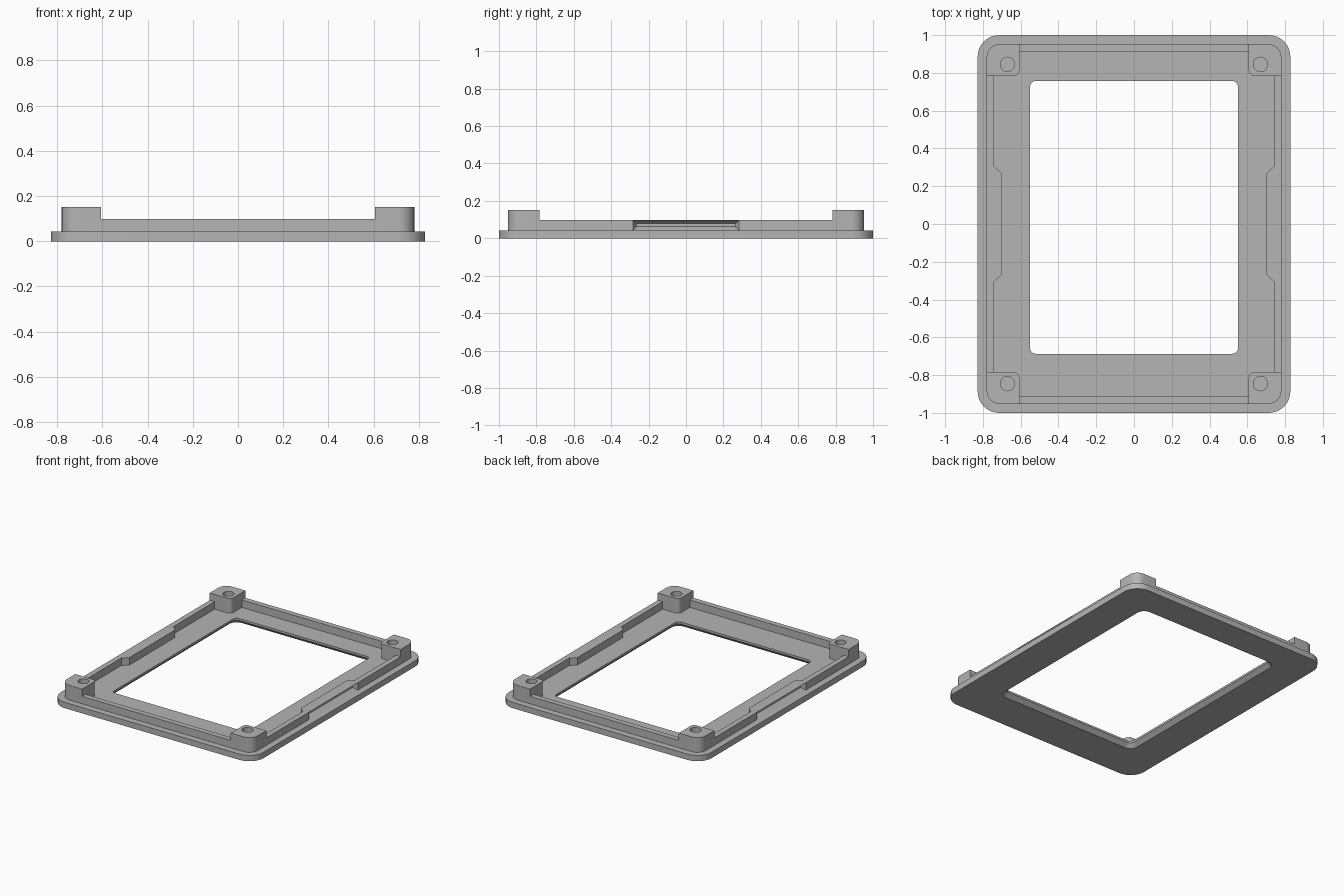
import bpy
import bmesh
from math import cos, sin, pi, radians

cube = bpy.data.objects.get("Cube")
if cube:
    bpy.data.objects.remove(cube, do_unlink=True)

# Heights shared by the parts
PLATE_TOP, RIM_TOP, POST_TOP = 0.043, 0.098, 0.152
# Outer and inner edges of the raised rim, and where the posts begin
RIM_X, RIM_Y, WALL = 0.78, 0.952, 0.04
POST_X, POST_Y = 0.607, 0.784

grey = bpy.data.materials.new("light grey plastic")
grey.use_nodes = True
colour = (0.46, 0.46, 0.46, 1)
grey.diffuse_color = colour
grey.node_tree.nodes["Principled BSDF"].inputs["Base Color"].default_value = colour


def rounded_rect(x0, x1, y0, y1, radii, steps=8):
    """Outline running anticlockwise from the (x1, y1) corner."""
    corners = [(x1, y1, -1, -1), (x0, y1, 1, -1), (x0, y0, 1, 1), (x1, y0, -1, 1)]
    points = []
    for i, ((x, y, dx, dy), r) in enumerate(zip(corners, radii)):
        if r == 0:
            points.append((x, y))
            continue
        for k in range(steps + 1):
            a = (i + k / steps) * pi / 2
            points.append((x + dx * r + r * cos(a), y + dy * r + r * sin(a)))
    return points


def circle(x, y, r, steps=32):
    return [(x + r * cos(2 * pi * k / steps), y + r * sin(2 * pi * k / steps))
            for k in range(steps)]


def finish(name, bm):
    bmesh.ops.recalc_face_normals(bm, faces=bm.faces)
    mesh = bpy.data.meshes.new(name)
    bm.to_mesh(mesh)
    bm.free()
    mesh.materials.append(grey)
    mesh.shade_smooth()
    mesh.set_sharp_from_angle(angle=radians(30))
    obj = bpy.data.objects.new(name, mesh)
    bpy.context.scene.collection.objects.link(obj)
    return obj


def prism(outlines, z0, z1):
    """Extrude an outline, with any further outlines as holes."""
    bm = bmesh.new()
    edges = []
    for outline in outlines:
        vs = [bm.verts.new((x, y, z0)) for x, y in outline]
        edges += [bm.edges.new((vs[i - 1], vs[i])) for i in range(len(vs))]
    bmesh.ops.triangle_fill(bm, edges=edges, use_beauty=True, normal=(0, 0, 1))
    out = bmesh.ops.extrude_face_region(bm, geom=bm.faces[:])
    top = [g for g in out["geom"] if isinstance(g, bmesh.types.BMVert)]
    bmesh.ops.translate(bm, verts=top, vec=(0, 0, z1 - z0))
    bmesh.ops.recalc_face_normals(bm, faces=bm.faces)
    return bm


# Base plate: loops joined into a ring, window bevelled on the underside
def window(grow):
    return rounded_rect(-0.55 - grow, 0.55 + grow, -0.687 - grow, 0.757 + grow,
                        [0.03 + grow] * 4)


outer = rounded_rect(-0.828, 0.828, -1, 1, [0.115] * 4)
bevel = 0.028
loops = [(outer, 0), (outer, PLATE_TOP), (window(0), PLATE_TOP),
         (window(0), bevel), (window(bevel), 0)]
bm = bmesh.new()
rings = [[bm.verts.new((x, y, z)) for x, y in pts] for pts, z in loops]
for i, ring in enumerate(rings):
    last = rings[i - 1]
    for k in range(len(ring)):
        bm.faces.new((last[k - 1], last[k], ring[k], ring[k - 1]))
finish("base_plate", bm)

# Corner posts with screw holes
post = rounded_rect(POST_X, RIM_X, POST_Y, RIM_Y, [0.068, 0, 0.03, 0])
hole = circle(0.67, 0.845, 0.038)
for sx, side in ((1, "left"), (-1, "right")):
    for sy, end in ((-1, "front"), (1, "back")):
        shapes = [[(x * sx, y * sy) for x, y in s] for s in (post, hole)]
        finish(f"{end}_{side}_corner_post", prism(shapes, PLATE_TOP, POST_TOP))

# Straight rim walls at front and back
for sy, end in ((-1, "front"), (1, "back")):
    wall = rounded_rect(-POST_X, POST_X, RIM_Y - WALL, RIM_Y, [0] * 4)
    wall = [(x, y * sy) for x, y in wall]
    finish(f"{end}_rim_wall", prism([wall], PLATE_TOP, RIM_TOP))

# Side rim walls, thickened inwards behind a V-shaped snap groove
inner = RIM_X - WALL
half = [(RIM_X, 0.284), (RIM_X, POST_Y), (inner, POST_Y), (inner, 0.305), (inner - 0.04, 0.267)]
profile = half + [(x, -y) for x, y in reversed(half)]
for sx, side in ((1, "left"), (-1, "right")):
    bm = prism([[(x * sx, y) for x, y in profile]], PLATE_TOP, RIM_TOP)
    groove = [f for f in bm.faces
              if abs(f.normal.x) > 0.9 and abs(f.calc_center_median().y) < 0.1
              and all(abs(v.co.x) > RIM_X - 0.001 for v in f.verts)]
    bmesh.ops.inset_individual(bm, faces=groove, thickness=0.027, depth=-0.03)
    finish(f"{side}_rim_wall", bm)
